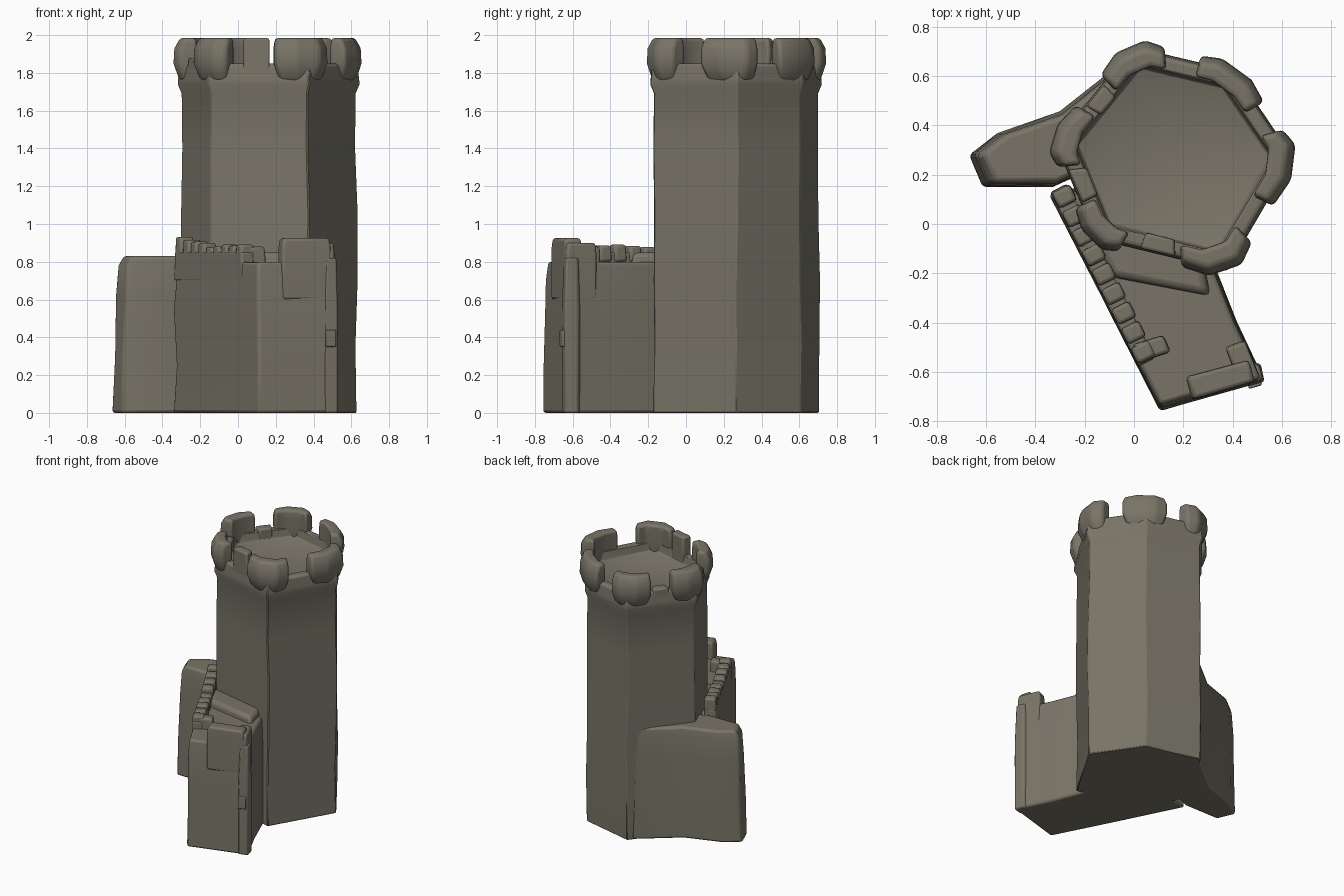
import bpy, bmesh, math, random
from mathutils import Vector

random.seed(4)
old = bpy.data.objects.get("Cube")
if old:
    bpy.data.objects.remove(old)

# One weathered stone colour
stone = bpy.data.materials.new("weathered_stone")
stone.use_nodes = True
colour = (0.19, 0.175, 0.135, 1)
stone.diffuse_color = colour
bsdf = stone.node_tree.nodes["Principled BSDF"]
bsdf.inputs["Base Color"].default_value = colour
bsdf.inputs["Roughness"].default_value = 0.9


def finish(name, bm, bevel=0.0, segments=2):
    bmesh.ops.recalc_face_normals(bm, faces=bm.faces)
    mesh = bpy.data.meshes.new(name)
    bm.to_mesh(mesh)
    bm.free()
    mesh.materials.append(stone)
    obj = bpy.data.objects.new(name, mesh)
    bpy.context.collection.objects.link(obj)
    if bevel:
        mod = obj.modifiers.new("worn_edges", "BEVEL")
        mod.width = bevel
        mod.segments = segments
        mod.limit_method = "ANGLE"
        mod.angle_limit = math.radians(25)
    bpy.ops.object.select_all(action="DESELECT")
    obj.select_set(True)
    bpy.context.view_layer.objects.active = obj
    bpy.ops.object.shade_smooth_by_angle(angle=math.radians(32))
    return obj


def loft(name, rings, bevel=0.0, segments=2):
    """Skin a stack of rings of 3D points and cap both ends."""
    bm = bmesh.new()
    loops = [[bm.verts.new(p) for p in ring] for ring in rings]
    n = len(loops[0])
    for low, high in zip(loops, loops[1:]):
        for i in range(n):
            j = (i + 1) % n
            bm.faces.new((low[i], low[j], high[j], high[i]))
    bm.faces.new(loops[0])
    bm.faces.new(loops[-1])
    return finish(name, bm, bevel, segments)


def ring(outline, z, scale=1.0, about=None, jitter=0.0):
    about = about or sum((Vector(p) for p in outline), Vector((0, 0))) / len(outline)
    pts = []
    for p in outline:
        q = about + (Vector(p) - about) * scale
        pts.append((q.x + random.uniform(-jitter, jitter),
                    q.y + random.uniform(-jitter, jitter), z))
    return pts


def strip(a, b, width, side):
    """Footprint of a bar from a to b, widened to one side."""
    a, b = Vector(a), Vector(b)
    d = (b - a).normalized()
    off = Vector((-d.y, d.x)) * width * side
    return [a, b, b + off, a + off]


# Six-sided keep
centre = Vector((0.16, 0.27))
hexagon = [Vector(p) for p in ((0.63, 0.27), (0.37, -0.175), (-0.145, -0.05),
                               (-0.305, 0.33), (0.0, 0.705), (0.4, 0.61))]


def hex_ring(z, s, jitter=0.0):
    return ring(hexagon, z, s, centre, jitter)


loft("keep", [hex_ring(0, 1.0)]
     + [hex_ring(z, 1.0, 0.008) for z in (0.35, 0.7, 1.05, 1.4)]
     + [hex_ring(1.69, 0.99), hex_ring(1.74, 1.035), hex_ring(1.77, 1.03),
        hex_ring(1.84, 1.01), hex_ring(1.85, 0.98), hex_ring(1.85, 0.87),
        hex_ring(1.79, 0.84), hex_ring(1.755, 0.6)], 0.006, 1)


# Bulging corner merlons, each bent round one corner
def along(i, j, t):
    return hexagon[i % 6].lerp(hexagon[j % 6], t)


arms = [(0.3, 0.4), (0.3, 0.35), (0.2, 0.35), (0.25, 0.35), (0.35, 0.32), (0.35, 0.4)]
profile = [(1.74, 0.99, 0.7), (1.78, 1.07, 0.88), (1.85, 1.13, 1.0),
           (1.93, 1.12, 1.0), (1.985, 1.05, 0.95)]
for i, (back, ahead) in enumerate(arms):
    rings = []
    for z, outer, spread in profile:
        path = [along(i, i - 1, back * spread), along(i, i - 1, back * 0.45 * spread),
                along(i, i + 1, ahead * 0.45 * spread), along(i, i + 1, ahead * spread)]
        swell = [0.98, 1.0, 1.0, 0.98]
        out = [centre + (p - centre) * outer * s for p, s in zip(path, swell)]
        inn = [centre + (p - centre) * 0.88 for p in path]
        rings.append([(p.x, p.y, z) for p in out + inn[::-1]])
    loft("corner_merlon", rings, 0.018, 3)

# Narrow stone between the two front merlons, and low stones in other gaps
for name, i, t0, t1, top in (("front_middle_merlon", 1, 0.39, 0.67, 1.985),
                             ("low_parapet_stone", 2, 0.36, 0.72, 1.88),
                             ("low_parapet_stone", 3, 0.38, 0.62, 1.87)):
    a, b = along(i, i + 1, t0), along(i, i + 1, t1)
    foot = [centre + (p - centre) * s for p, s in ((a, 1.02), (b, 1.02), (b, 0.84), (a, 0.84))]
    loft(name, [ring(foot, 1.76), ring(foot, top, 0.95)], 0.012)

# Front curtain wall body with a sunken walkway
wall = [(-0.345, 0.13), (-0.12, -0.32), (0.105, -0.76), (0.53, -0.635),
        (0.42, -0.4), (0.3, -0.1), (0.1, 0.2)]
mid = Vector((0.12, -0.3))
loft("front_wall", [ring(wall, 0, 1.0, mid), ring(wall, 0.25, 0.98, mid, 0.008),
                    ring(wall, 0.55, 0.99, mid, 0.008), ring(wall, 0.7, 0.97, mid),
                    ring(wall, 0.8, 0.94, mid)], 0.015)

# Outer parapet: continuous rail with worn stones climbing to the keep
start, end = Vector((-0.34, 0.13)), Vector((0.02, -0.58))
rail = strip(start, end, 0.075, 1)
loft("outer_parapet", [ring(rail, 0.7), ring(rail, 0.85, 0.99)], 0.01)
count = 9
for k in range(count):
    a = start.lerp(end, (k + 0.06) / count)
    b = start.lerp(end, (k + 0.9) / count)
    top = 0.925 - 0.04 * min(k, 4) / 4 + random.uniform(-0.008, 0.008)
    foot = strip(a, b, 0.085, 1)
    loft("parapet_stone", [ring(foot, 0.8), ring(foot, top, 0.93)], 0.014)

# Sloping walkway shoulder against the keep
shoulder = [(-0.2, 0.0), (-0.1, -0.22), (0.32, -0.3), (0.28, -0.1), (0.1, 0.1)]
loft("walkway_shoulder", [ring(shoulder, 0.75), ring(shoulder, 0.85, 0.92)], 0.025)

# Wall-end battlements: tall right block, lower left block, step behind
blocks = (
    ("end_right_merlon", [(0.235, -0.715), (0.495, -0.64), (0.47, -0.55), (0.21, -0.62)], 0.925),
    ("end_left_merlon", [(0.115, -0.735), (0.2, -0.71), (0.16, -0.58), (0.04, -0.61)], 0.8),
    ("side_merlon", [(0.43, -0.66), (0.515, -0.63), (0.45, -0.47), (0.37, -0.5)], 0.9),
    ("inner_step", [(0.03, -0.56), (0.15, -0.52), (0.12, -0.45), (-0.01, -0.49)], 0.88),
)
for name, foot, top in blocks:
    loft(name, [ring(foot, 0.6), ring(foot, top - 0.05), ring(foot, top, 0.93)], 0.014)

# Thin pilaster and small ledge stone on the wall end
pilaster = [(0.46, -0.66), (0.53, -0.64), (0.515, -0.57), (0.46, -0.55)]
loft("end_pilaster", [ring(pilaster, 0), ring(pilaster, 0.55), ring(pilaster, 0.82, 0.8)], 0.01)
ledge = [(0.465, -0.67), (0.52, -0.655), (0.51, -0.6), (0.46, -0.61)]
loft("ledge_stone", [ring(ledge, 0.35), ring(ledge, 0.44)], 0.006)

# Side wing wall merging into the rear of the keep
wing = [(-0.67, 0.28), (-0.615, 0.15), (-0.33, 0.15), (0.0, 0.3),
        (-0.02, 0.68), (-0.3, 0.455), (-0.56, 0.365)]
hub = Vector((-0.2, 0.33))
loft("side_wing", [ring(wing, 0, 1.0, hub), ring(wing, 0.3, 0.98, hub, 0.006),
                   ring(wing, 0.62, 0.95, hub, 0.006), ring(wing, 0.78, 0.93, hub),
                   ring(wing, 0.83, 0.87, hub)], 0.015)
